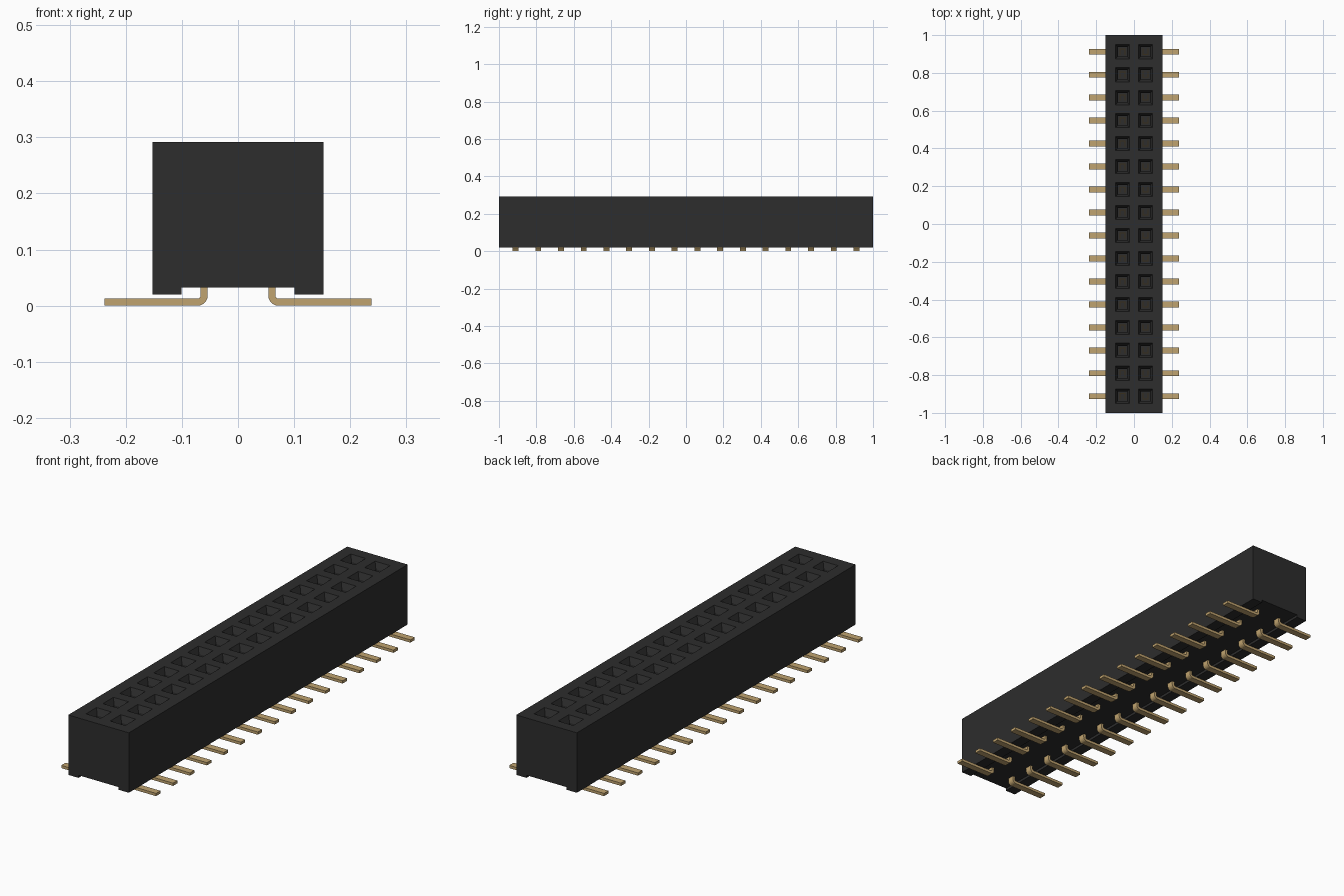
import bpy, bmesh, math
from mathutils import Matrix

cube = bpy.data.objects.get("Cube")
if cube:
    bpy.data.objects.remove(cube, do_unlink=True)

ROWS, PITCH, COL_X = 16, 0.1216, 0.061
HALF_X, TOP, FLOOR, BASE = 0.152, 0.292, 0.032, 0.02
MOUTH, THROAT = 0.0375, 0.024          # half widths of the socket opening
ROW_Y = [(i - (ROWS - 1) / 2) * PITCH for i in range(ROWS)]


def material(name, rgb):
    m = bpy.data.materials.new(name)
    m.use_nodes = True
    m.diffuse_color = (*rgb, 1)
    m.node_tree.nodes["Principled BSDF"].inputs["Base Color"].default_value = (*rgb, 1)
    return m


BLACK = material("black plastic", (0.026, 0.026, 0.026))
GOLD = material("gold contact", (0.53, 0.37, 0.16))


def finish(bm, name, mat):
    bmesh.ops.remove_doubles(bm, verts=bm.verts, dist=1e-5)
    bmesh.ops.recalc_face_normals(bm, faces=bm.faces)
    mesh = bpy.data.meshes.new(name)
    bm.to_mesh(mesh)
    bm.free()
    mesh.materials.append(mat)
    return mesh


def place(mesh, name, loc=(0, 0, 0), turn=0.0):
    ob = bpy.data.objects.new(name, mesh)
    ob.location = loc
    ob.rotation_euler.z = turn
    bpy.context.collection.objects.link(ob)
    return ob


def add_box(bm, x0, x1, y0, y1, z0, z1):
    mat = Matrix.Translation(((x0 + x1) / 2, (y0 + y1) / 2, (z0 + z1) / 2))
    mat = mat @ Matrix.Diagonal((x1 - x0, y1 - y0, z1 - z0, 1))
    bmesh.ops.create_cube(bm, size=1, matrix=mat)


# Housing: top lattice with open cells, outer walls, floor and funnel sockets
def square(bm, cx, cy, half, z):
    return [bm.verts.new((cx + sx * half, cy + sy * half, z))
            for sx, sy in ((-1, -1), (1, -1), (1, 1), (-1, 1))]


bm = bmesh.new()
xs = [-HALF_X, -COL_X - MOUTH, -COL_X + MOUTH, COL_X - MOUTH, COL_X + MOUTH, HALF_X]
ys = [-1.0] + [y + s * MOUTH for y in ROW_Y for s in (-1, 1)] + [1.0]
grid = [[bm.verts.new((x, y, TOP)) for y in ys] for x in xs]
for i in range(len(xs) - 1):
    for j in range(len(ys) - 1):
        if not (i % 2 and j % 2):
            bm.faces.new((grid[i][j], grid[i + 1][j], grid[i + 1][j + 1], grid[i][j + 1]))

rim = [e for e in bm.edges if e.is_boundary
       and (all(abs(abs(v.co.x) - HALF_X) < 1e-6 for v in e.verts)
            or all(abs(abs(v.co.y) - 1) < 1e-6 for v in e.verts))]
low = bmesh.ops.extrude_edge_only(bm, edges=rim)["geom"]
for v in (g for g in low if isinstance(g, bmesh.types.BMVert)):
    v.co.z = FLOOR
bmesh.ops.contextual_create(bm, geom=[g for g in low if isinstance(g, bmesh.types.BMEdge)])

for cx in (-COL_X, COL_X):
    for cy in ROW_Y:
        rings = [square(bm, cx, cy, h, z) for h, z in
                 ((MOUTH, TOP), (THROAT, TOP - 0.028), (THROAT, FLOOR + 0.02))]
        for a, b in zip(rings, rings[1:]):
            for k in range(4):
                n = (k + 1) % 4
                bm.faces.new((a[k], a[n], b[n], b[k]))
        bm.faces.new(rings[-1])
place(finish(bm, "housing", BLACK), "housing")

# Rails along both lower edges
for side, name in ((-1, "right_rail"), (1, "left_rail")):
    bm = bmesh.new()
    x0, x1 = sorted((side * 0.101, side * HALF_X))
    add_box(bm, x0, x1, -1, 1, BASE, FLOOR)
    place(finish(bm, name, BLACK), name)

# Solder lead: L-shaped strip with a rounded bend, origin at the socket centre
IN, OUT, THICK, HALF_W = -0.007, 0.177, 0.0125, 0.0155
R_OUT, R_IN = 0.018, 0.0055
bend_x, bend_z = IN + R_OUT, R_OUT


def arc(r):
    return [(bend_x - r * math.cos(t), bend_z - r * math.sin(t))
            for t in (math.pi / 2 * k / 6 for k in range(7))]


profile = ([(IN, FLOOR + 0.015)] + arc(R_OUT) + [(OUT, 0), (OUT, THICK)]
           + arc(R_IN)[::-1] + [(IN + THICK, FLOOR + 0.015)])
bm = bmesh.new()
face = bm.faces.new([bm.verts.new((x, -HALF_W, z)) for x, z in profile])
ext = bmesh.ops.extrude_face_region(bm, geom=[face])["geom"]
bmesh.ops.translate(bm, vec=(0, 2 * HALF_W, 0),
                    verts=[g for g in ext if isinstance(g, bmesh.types.BMVert)])
lead = finish(bm, "lead", GOLD)

# Spring contact inside each socket: two leaves joined by a back strip
bm = bmesh.new()
for s in (-1, 1):
    x0, x1 = sorted((s * 0.011, s * 0.016))
    add_box(bm, x0, x1, -0.016, 0.016, FLOOR + 0.021, 0.25)
add_box(bm, -0.011, 0.011, -0.016, -0.011, FLOOR + 0.021, 0.235)
contact = finish(bm, "contact", GOLD)

for side, label, turn in ((1, "left", 0.0), (-1, "right", math.pi)):
    for n, y in enumerate(ROW_Y, 1):
        ob = place(lead, f"{label}_lead_{n}", (side * COL_X, y, 0), turn)
        place(contact, f"{label}_contact_{n}", (side * COL_X, y, 0), turn)
